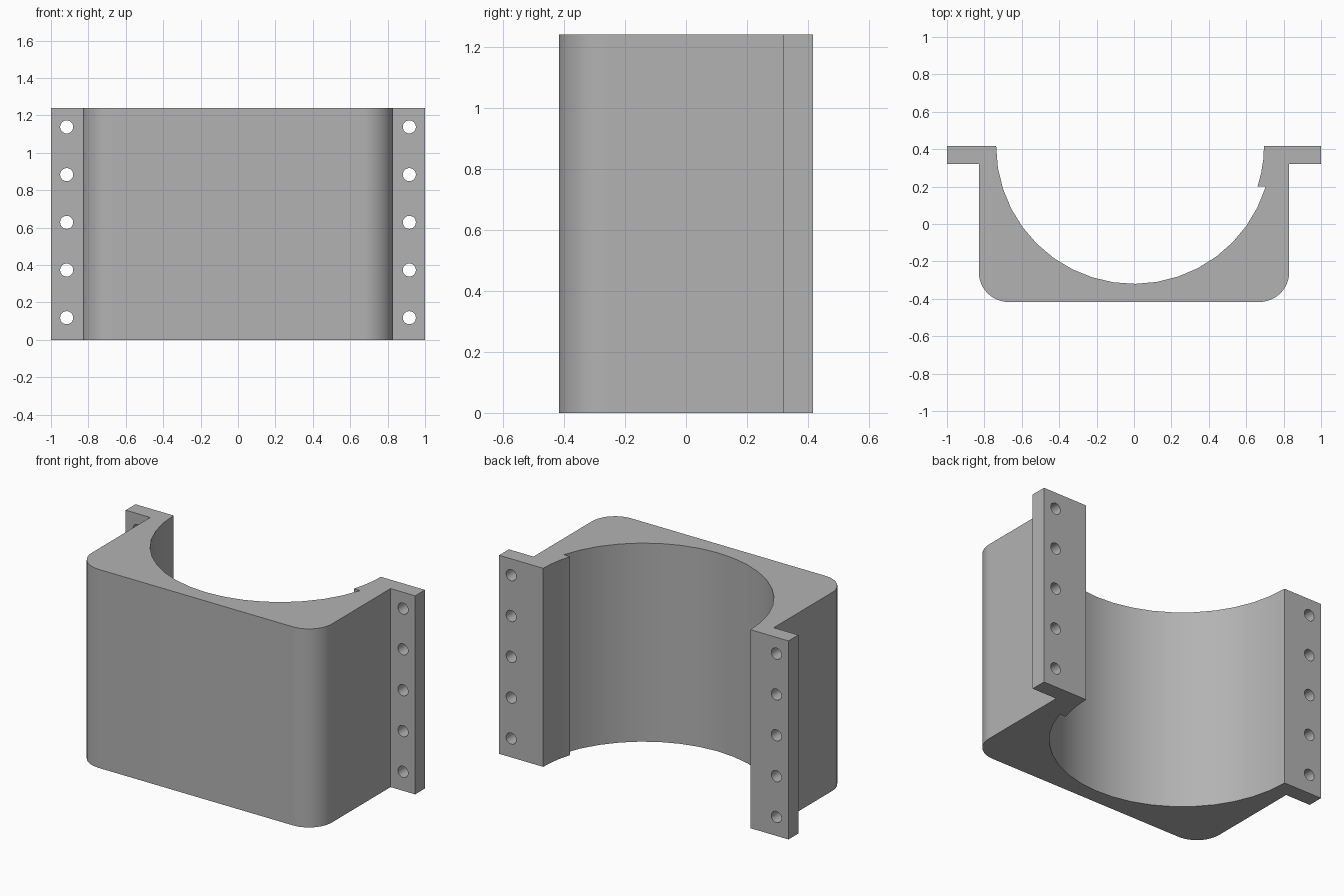
import bpy, bmesh, math
from mathutils import Matrix, Vector

if "Cube" in bpy.data.objects:
    bpy.data.objects.remove(bpy.data.objects["Cube"], do_unlink=True)

HEIGHT = 1.24
BACK = 0.417            # half depth
BODY = 0.83             # half width of the block
FLANGE_FRONT = 0.32
CORNER = 0.16
BORE, LIP = 0.737, 0.695
STEP_Y = 0.2            # where the raised lip ends inside the bore

grey = bpy.data.materials.new("plain_grey")
grey.use_nodes = True
grey.diffuse_color = (0.45, 0.45, 0.45, 1)
grey.node_tree.nodes["Principled BSDF"].inputs["Base Color"].default_value = grey.diffuse_color


def arc(cx, cy, r, start, end, steps):
    angles = [math.radians(start + (end - start) * i / steps) for i in range(steps + 1)]
    return [(cx + r * math.cos(a), cy + r * math.sin(a)) for a in angles]


def mesh_object(name, bm):
    bmesh.ops.recalc_face_normals(bm, faces=bm.faces)
    mesh = bpy.data.meshes.new(name)
    bm.to_mesh(mesh)
    bm.free()
    mesh.materials.append(grey)
    obj = bpy.data.objects.new(name, mesh)
    bpy.context.collection.objects.link(obj)
    return obj


# Cross-section, walked anticlockwise from the right flange
step_bore = math.degrees(math.asin((STEP_Y - BACK) / BORE))
step_lip = math.degrees(math.asin((STEP_Y - BACK) / LIP))
cx, cy = BODY - CORNER, CORNER - BACK
profile = [(-1, BACK), (-1, FLANGE_FRONT), (-BODY, FLANGE_FRONT)]
profile += arc(-cx, cy, CORNER, 180, 270, 12)
profile += arc(cx, cy, CORNER, 270, 360, 12)
profile += [(BODY, FLANGE_FRONT), (1, FLANGE_FRONT), (1, BACK)]
profile += arc(0, BACK, LIP, 0, step_lip, 3)
profile += arc(0, BACK, BORE, step_bore, -180, 18)

# Saddle block: the cross-section extruded upward
bm = bmesh.new()
base = bm.faces.new([bm.verts.new((x, y, 0)) for x, y in profile])
top = bmesh.ops.extrude_face_region(bm, geom=[base])["geom"]
bmesh.ops.translate(bm, vec=Vector((0, 0, HEIGHT)),
                    verts=[g for g in top if isinstance(g, bmesh.types.BMVert)])
block = mesh_object("saddle_block", bm)

# Bolt holes through both flanges
bm = bmesh.new()
for side in (-1, 1):
    for i in range(5):
        place = Matrix.Translation((side * 0.916, 0.37, 0.118 + 0.255 * i))
        bmesh.ops.create_cone(bm, cap_ends=True, segments=24, radius1=0.035,
                              radius2=0.035, depth=0.3,
                              matrix=place @ Matrix.Rotation(math.pi / 2, 4, 'X'))
cutter = mesh_object("bolt_hole_cutter", bm)
cutter.hide_render = True

bpy.ops.object.select_all(action='DESELECT')
bpy.context.view_layer.objects.active = block
block.select_set(True)
cut = block.modifiers.new("bolt_holes", 'BOOLEAN')
cut.operation = 'DIFFERENCE'
cut.solver = 'EXACT'
cut.object = cutter
bpy.ops.object.modifier_apply(modifier=cut.name)
bpy.data.objects.remove(cutter, do_unlink=True)

# Smooth curves, crisp edges
bpy.ops.object.shade_smooth_by_angle(angle=math.radians(30))
weighted = block.modifiers.new("weighted_normals", 'WEIGHTED_NORMAL')
weighted.keep_sharp = True
